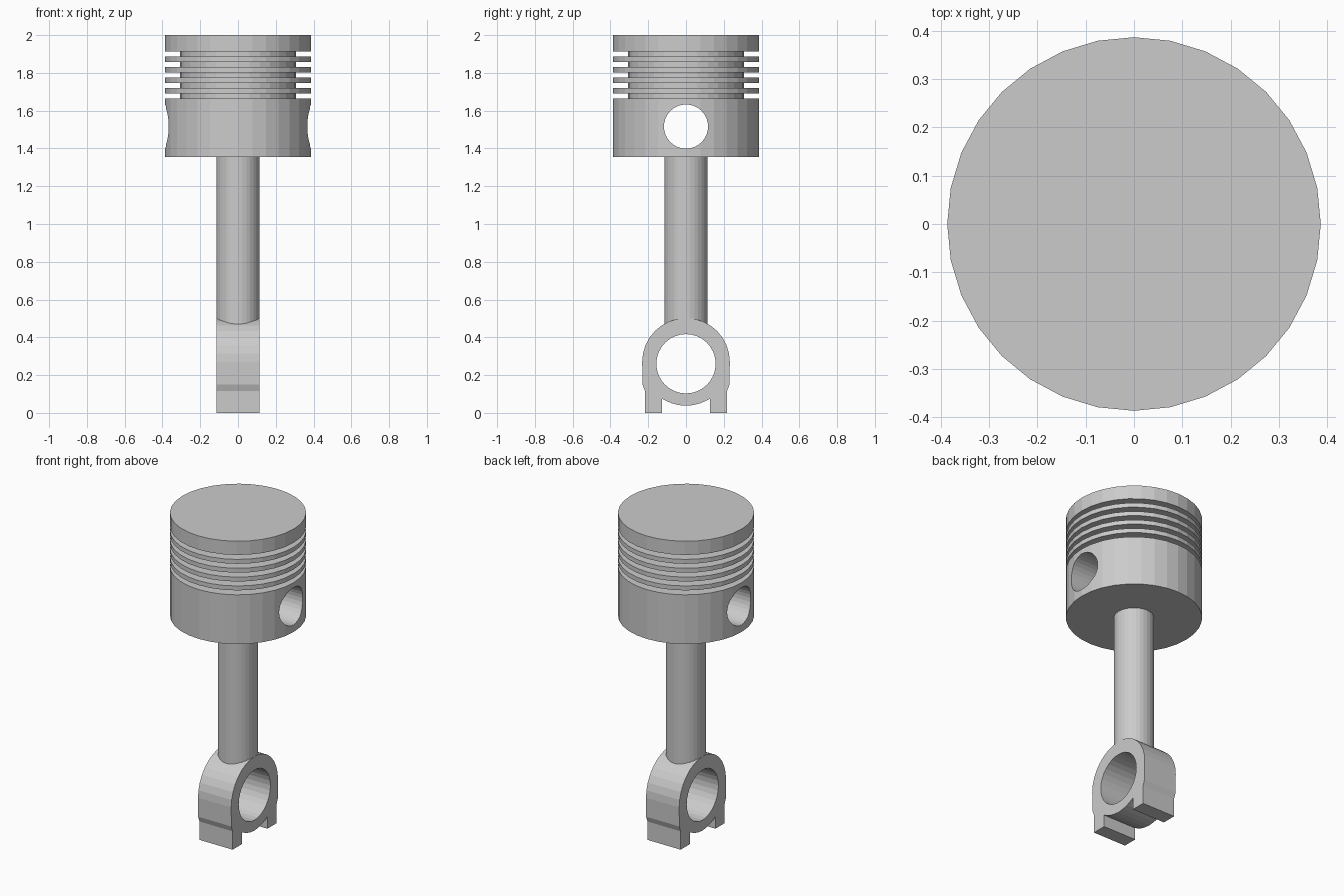
import bpy, bmesh
from math import sin, cos, pi, radians

if "Cube" in bpy.data.objects:
    bpy.data.objects.remove(bpy.data.objects["Cube"])

SIDES = 32


def make_object(name, bm):
    bmesh.ops.recalc_face_normals(bm, faces=bm.faces[:])
    mesh = bpy.data.meshes.new(name)
    bm.to_mesh(mesh)
    bm.free()
    obj = bpy.data.objects.new(name, mesh)
    bpy.context.collection.objects.link(obj)
    return obj


def lathe(name, profile):
    """Closed solid of revolution about z from (radius, z) pairs."""
    bm = bmesh.new()
    rings = [[bm.verts.new((r * cos(2 * pi * i / SIDES), r * sin(2 * pi * i / SIDES), z))
              for i in range(SIDES)] for r, z in profile]
    for a, b in zip(rings, rings[1:]):
        for i in range(SIDES):
            j = (i + 1) % SIDES
            bm.faces.new((a[i], a[j], b[j], b[i]))
    bm.faces.new(rings[0])
    bm.faces.new(rings[-1])
    return make_object(name, bm)


def prism_x(name, outline, half):
    """Extrude a (y, z) outline along x, centred on x = 0."""
    bm = bmesh.new()
    face = bm.faces.new([bm.verts.new((-half, y, z)) for y, z in outline])
    new = bmesh.ops.extrude_face_region(bm, geom=[face])["geom"]
    verts = [v for v in new if isinstance(v, bmesh.types.BMVert)]
    bmesh.ops.translate(bm, verts=verts, vec=(2 * half, 0, 0))
    return make_object(name, bm)


def arc(radius, zc, start, end, steps):
    angles = [radians(start + (end - start) * i / steps) for i in range(steps + 1)]
    return [(radius * cos(a), zc + radius * sin(a)) for a in angles]


def drill_x(obj, radius, zc):
    """Cut a round hole through the object along x."""
    cutter = prism_x("hole_cutter", arc(radius, zc, 0, 360, SIDES)[:-1], 1)
    cutter.hide_render = True
    mod = obj.modifiers.new("hole", "BOOLEAN")
    mod.operation = "DIFFERENCE"
    mod.solver = "EXACT"
    mod.object = cutter
    bpy.context.view_layer.objects.active = obj
    bpy.ops.object.modifier_apply(modifier=mod.name)
    bpy.data.objects.remove(cutter)


# Piston head: skirt, five grooves with four rings between, crown
R, CORE = 0.387, 0.307
low, high = 1.664, 1.914
step = (high - low) / 9
profile = [(R, 1.355)]
for i in range(5):
    z = low + 2 * i * step
    profile += [(R, z), (CORE, z), (CORE, z + step), (R, z + step)]
profile.append((R, 2.0))
piston = lathe("piston_head", profile)
drill_x(piston, 0.117, 1.516)

# Connecting rod
lathe("connecting_rod", [(0.115, 0.44), (0.115, 1.36)])

# Big end: round top, straight shoulders, two bolt feet, round belly between
zc, r = 0.27, 0.232
right_side = [(0.127, 0.075), (0.127, 0), (0.217, 0), (0.217, 0.115), (0.23, 0.15)]
left_side = [(-y, z) for y, z in reversed(right_side)]
outline = right_side + arc(r, zc, 0, 180, 16) + left_side + arc(r, zc, 242, 298, 6)
big_end = prism_x("rod_big_end", outline, 0.115)
drill_x(big_end, 0.157, 0.26)
